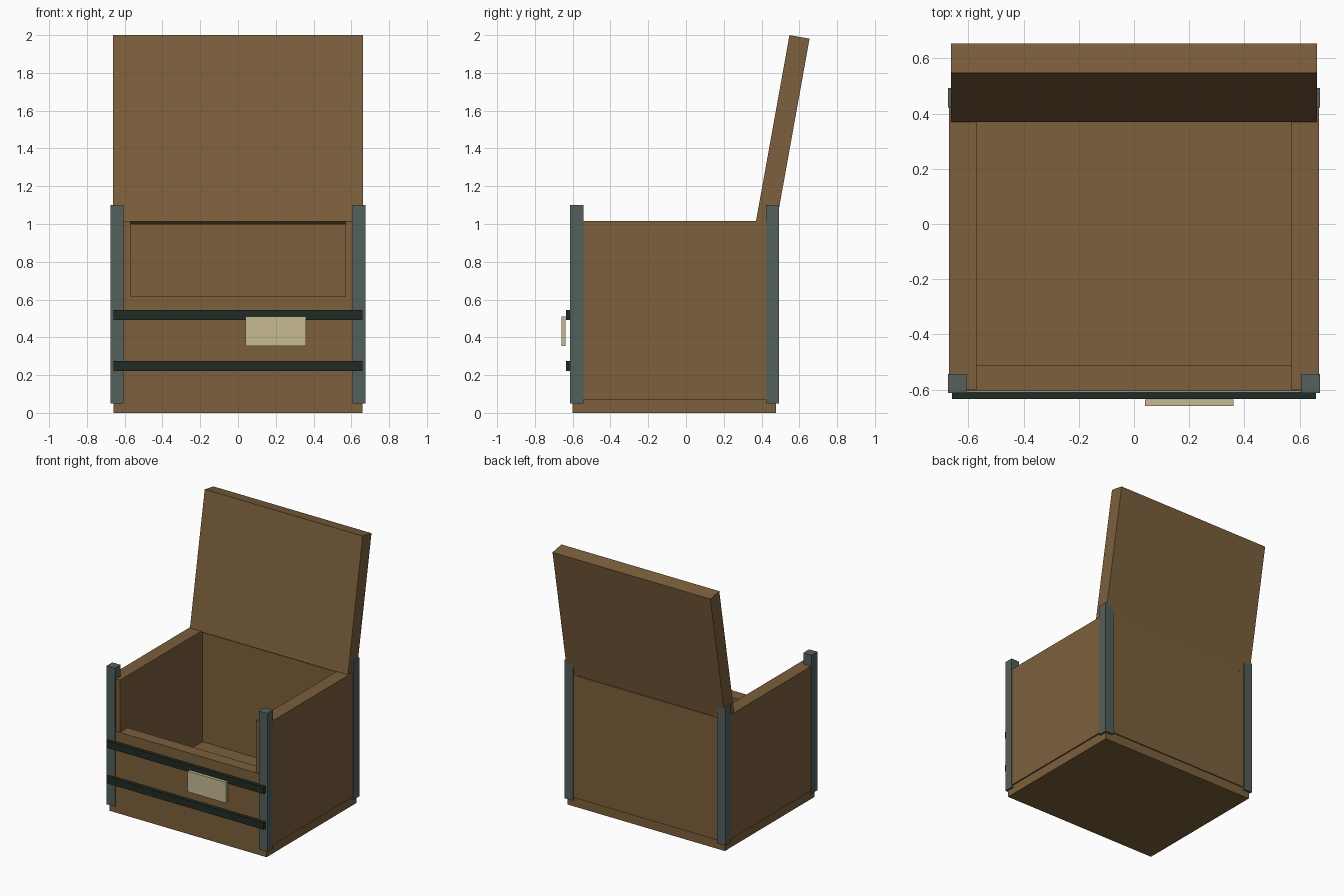
import bpy
from mathutils import Matrix, Vector
import math

if "Cube" in bpy.data.objects:
    bpy.data.objects.remove(bpy.data.objects["Cube"])


def make_mat(name, rgb):
    m = bpy.data.materials.new(name)
    m.diffuse_color = (*rgb, 1.0)
    m.use_nodes = True
    m.node_tree.nodes["Principled BSDF"].inputs["Base Color"].default_value = m.diffuse_color
    return m


wood = make_mat("brown wood", (0.2, 0.115, 0.045))
steel = make_mat("grey steel", (0.088, 0.117, 0.107))
strap = make_mat("dark green strap", (0.015, 0.024, 0.017))
cream = make_mat("cream label", (0.57, 0.495, 0.29))


def box(name, lo, hi, mat, matrix=Matrix.Identity(4)):
    """Axis-aligned box between two corners, optionally transformed."""
    x0, y0, z0 = lo
    x1, y1, z1 = hi
    verts = [matrix @ Vector((x, y, z)) for z in (z0, z1)
             for x, y in ((x0, y0), (x1, y0), (x1, y1), (x0, y1))]
    faces = [(3, 2, 1, 0), (4, 5, 6, 7)]
    faces += [(i, (i + 1) % 4, (i + 1) % 4 + 4, i + 4) for i in range(4)]
    me = bpy.data.meshes.new(name)
    me.from_pydata(verts, [], faces)
    me.materials.append(mat)
    ob = bpy.data.objects.new(name, me)
    bpy.context.collection.objects.link(ob)
    return ob


# Crate body
box("base", (-0.66, -0.6, 0), (0.66, 0.477, 0.17), wood)
box("front_panel", (-0.66, -0.605, 0.055), (0.66, -0.512, 0.62), wood)
box("back_panel", (-0.66, 0.388, 0.07), (0.66, 0.485, 1.0), wood)

# Side walls and corner posts
for s, side in ((-1, "left"), (1, "right")):
    xs = sorted((s * 0.57, s * 0.67))
    box(side + "_wall", (xs[0], -0.6, 0.07), (xs[1], 0.48, 1.015), wood)
    px = sorted((s * 0.605, s * 0.675))
    for y, end in ((-0.613, "front"), (0.423, "back")):
        box(f"{end}_{side}_post", (px[0], y, 0.05), (px[1], y + 0.07, 1.1), steel)

# Open lid leaning back
lean = Matrix.Translation((0, 0.37, 1.012)) @ Matrix.Rotation(math.radians(-10.2), 4, 'X')
box("lid", (-0.663, 0, 0), (0.663, 0.108, 1.004), wood, lean)

# Front straps
for i, z in enumerate((0.222, 0.492)):
    box(f"front_strap_{i + 1}", (-0.66, -0.635, z), (0.66, -0.608, z + 0.053), strap)

# Label plate
box("label_plate", (0.04, -0.66, 0.354), (0.36, -0.637, 0.51), cream)
